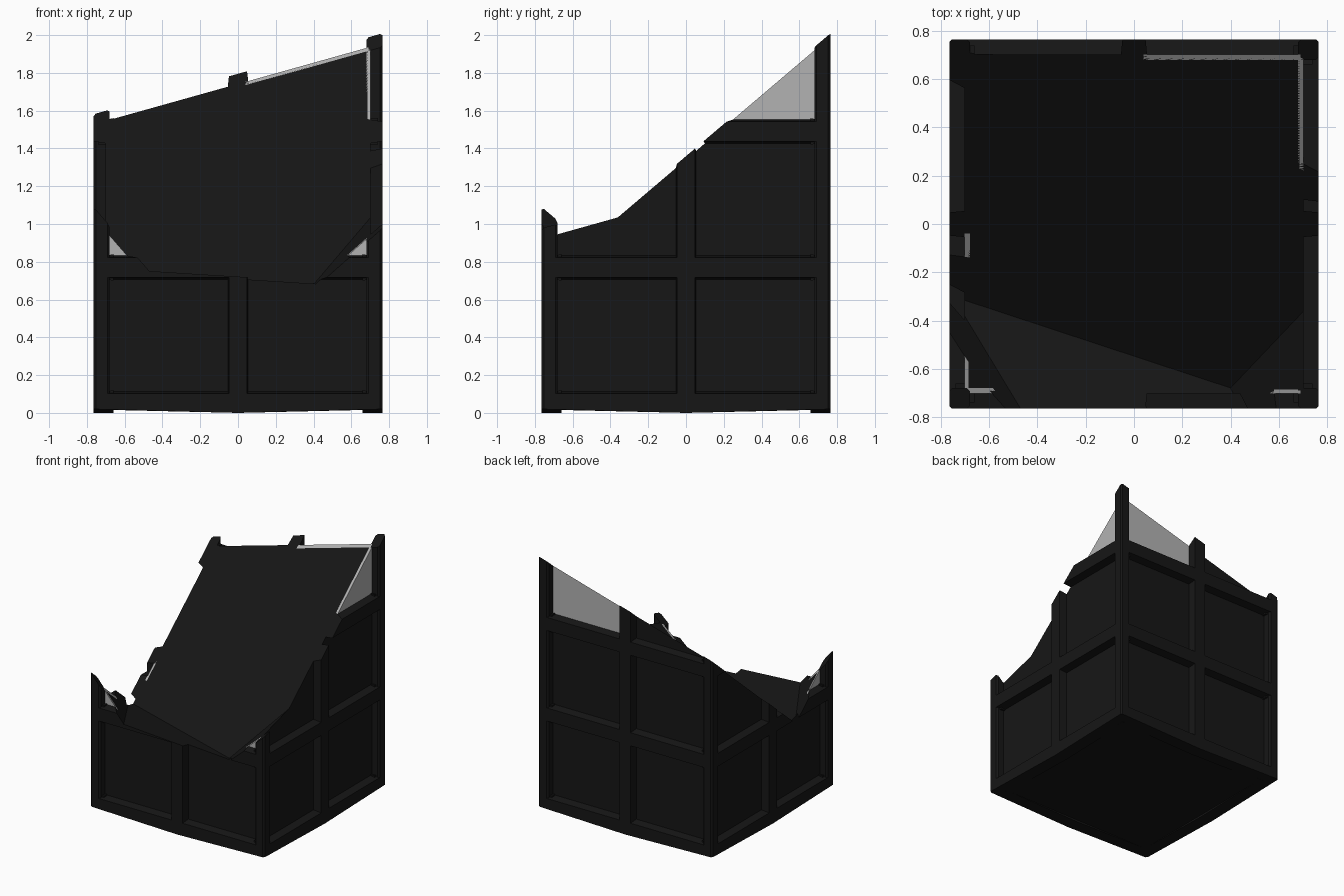
import bpy, bmesh
from math import pi
from mathutils import Matrix, Vector

if "Cube" in bpy.data.objects:
    bpy.data.objects.remove(bpy.data.objects["Cube"])


def material(name, rgb):
    m = bpy.data.materials.new(name)
    m.diffuse_color = (*rgb, 1)
    m.use_nodes = True
    m.node_tree.nodes["Principled BSDF"].inputs["Base Color"].default_value = m.diffuse_color
    return m


DARK = material("dark_frame", (0.008, 0.008, 0.008))
GREY = material("grey_pane", (0.45, 0.45, 0.45))


def add_object(name, bm, mat=None):
    bmesh.ops.recalc_face_normals(bm, faces=bm.faces)
    me = bpy.data.meshes.new(name)
    bm.to_mesh(me)
    bm.free()
    ob = bpy.data.objects.new(name, me)
    bpy.context.collection.objects.link(ob)
    if mat:
        me.materials.append(mat)
    return ob


def box(lo, hi):
    bm = bmesh.new()
    bmesh.ops.create_cube(bm, size=1)
    for v in bm.verts:
        v.co = Vector([l + (h - l) * (c + 0.5) for l, h, c in zip(lo, hi, v.co)])
    return bm


# Convex void above the break: the space over four slopes z = c + a*x + b*y
SLOPES = [(1.145, 0.28, 0.85),      # main slope, high at the back right
          (0.576, -0.063, -0.19),   # shallow front facet
          (-0.435, -1.149, -0.845), # steep front left corner
          (0.518, 0.88, 0.28)]      # front right corner
bm = box((-3, -3, -1), (3, 3, 6))
for c, a, b in SLOPES:
    cut = bmesh.ops.bisect_plane(bm, geom=bm.verts[:] + bm.edges[:] + bm.faces[:], dist=1e-5,
                                 plane_co=(0, 0, c), plane_no=(-a, -b, 1), clear_inner=True)
    rim = [e for e in cut["geom_cut"] if isinstance(e, bmesh.types.BMEdge) and e.is_valid]
    bmesh.ops.edgeloop_fill(bm, edges=rim)
cutter = add_object("break_cutter", bm)
cutter.hide_render = True
parts = []


def part(name, bm, turn=0, mat=DARK):
    bm.transform(Matrix.Rotation(turn * pi / 2, 4, 'Z'))
    for v in bm.verts:  # underside sags slightly at the middle of each side
        if v.co.z < 0.001:
            v.co.z = 0.02 * min(abs(v.co.x), abs(v.co.y)) / 0.76
    ob = add_object(name, bm, mat)
    parts.append(ob)
    return ob


def bar(u0, u1, z0, z1, taper_u=0.0, taper_z=0.0, base=False):
    """Bar on the front face, its outer side narrowed by the tapers."""
    bm = box((u0, -0.765, z0), (u1, -0.66, z1))
    um, zm = (u0 + u1) / 2, (z0 + z1) / 2
    for v in bm.verts:
        if v.co.y < -0.7:
            v.co.x -= taper_u * (1 if v.co.x > um else -1)
            if not (base and v.co.z < zm):
                v.co.z -= taper_z * (1 if v.co.z > zm else -1)
    return bm


# Solid core
part("core", box((-0.685, -0.685, 0.015), (0.685, 0.685, 2.2)))

ROWS = [(0.08, 0.73), (0.81, 1.45), (1.53, 2.2)]
EXPOSED = {(0, 0, 1), (0, 1, 1), (1, 1, 2), (2, 0, 2), (3, 1, 1)}
for k, side in enumerate(("front", "right", "back", "left")):
    # Corner post with chamfered edges
    bm = box((-0.765, -0.765, 0), (-0.68, -0.68, 2.2))
    bmesh.ops.bevel(bm, geom=[e for e in bm.edges if abs(e.verts[0].co.z - e.verts[1].co.z) > 1],
                    offset=0.012, segments=1, affect='EDGES')
    part(side + "_corner_post", bm, k)
    # Middle post
    part(side + "_middle_post", bar(-0.058, 0.058, 0, 2.2, taper_u=0.01), k)
    # Horizontal beams in two halves
    for h, (u0, u1) in enumerate(((-0.74, 0), (0, 0.74))):
        for r, (z0, z1) in enumerate(((0, 0.12), (0.70, 0.84), (1.42, 1.56))):
            part(f"{side}_beam_{r}_{h}", bar(u0, u1, z0, z1, taper_z=0.018, base=(r == 0)), k)
    # Panes
    for c, (u0, u1) in enumerate(((-0.69, -0.04), (0.04, 0.69))):
        for r, (z0, z1) in enumerate(ROWS):
            mat = GREY if (k, c, r) in EXPOSED else DARK
            part(f"{side}_pane_{r}_{c}", box((u0, -0.702, z0), (u1, -0.68, z1)), k, mat)

# Break everything off along the void
for ob in parts:
    mod = ob.modifiers.new("break", 'BOOLEAN')
    mod.operation = 'DIFFERENCE'
    mod.solver = 'EXACT'
    mod.object = cutter
dg = bpy.context.evaluated_depsgraph_get()
results = [(ob, bpy.data.meshes.new_from_object(ob.evaluated_get(dg))) for ob in parts]
for ob, me in results:
    ob.modifiers.clear()
    if len(me.polygons) == 0:
        bpy.data.objects.remove(ob)
    else:
        ob.data = me
bpy.data.objects.remove(cutter)
